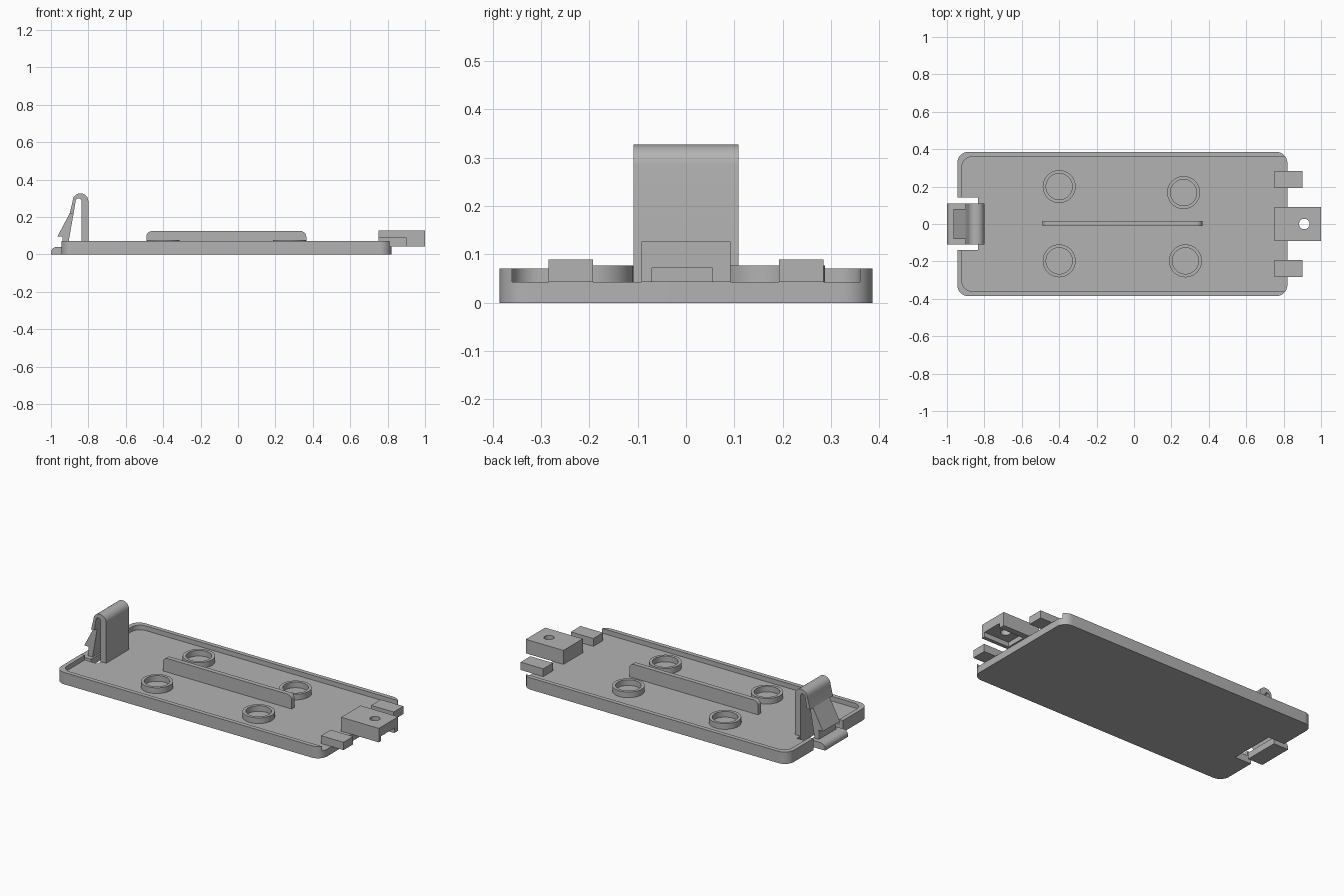
import bpy
import bmesh
from math import sin, cos, pi, radians
from mathutils import Vector

cube = bpy.data.objects.get("Cube")
if cube:
    bpy.data.objects.remove(cube, do_unlink=True)

GREY = (0.45, 0.45, 0.45, 1.0)
plastic = bpy.data.materials.new("grey plastic")
plastic.use_nodes = True
plastic.diffuse_color = GREY
plastic.node_tree.nodes["Principled BSDF"].inputs["Base Color"].default_value = GREY

FLOOR = 0.043   # top of the floor
SINK = 0.03     # where standing parts start, inside the floor


def arc(cx, cy, r, start, end, steps=12):
    angles = [radians(start + (end - start) * i / steps) for i in range(steps + 1)]
    return [(cx + r * cos(a), cy + r * sin(a)) for a in angles]


def rounded_rect(x0, x1, y0, y1, radii):
    """Outline with corner radii given as right-top, left-top, left-bottom, right-bottom."""
    corners = [(x1, y1, -1, -1), (x0, y1, 1, -1), (x0, y0, 1, 1), (x1, y0, -1, 1)]
    outline = []
    for i, ((x, y, sx, sy), r) in enumerate(zip(corners, radii)):
        if r:
            outline += arc(x + sx * r, y + sy * r, r, 90 * i, 90 * i + 90)
        else:
            outline.append((x, y))
    return outline


def prism(name, outline, lo, hi, axis="z"):
    """Extrude an outline along z, or an x-z outline along y."""
    def place(p, h):
        return (p[0], p[1], h) if axis == "z" else (p[0], h, p[1])
    bm = bmesh.new()
    face = bm.faces.new([bm.verts.new(place(p, lo)) for p in outline])
    grown = bmesh.ops.extrude_face_region(bm, geom=[face])
    verts = [v for v in grown["geom"] if isinstance(v, bmesh.types.BMVert)]
    shift = Vector((0, 0, hi - lo)) if axis == "z" else Vector((0, hi - lo, 0))
    bmesh.ops.translate(bm, verts=verts, vec=shift)
    bmesh.ops.recalc_face_normals(bm, faces=bm.faces)
    mesh = bpy.data.meshes.new(name)
    bm.to_mesh(mesh)
    bm.free()
    mesh.materials.append(plastic)
    obj = bpy.data.objects.new(name, mesh)
    bpy.context.collection.objects.link(obj)
    return obj


def box(name, x0, x1, y0, y1, z0, z1):
    return prism(name, [(x0, y0), (x1, y0), (x1, y1), (x0, y1)], z0, z1)


def activate(obj):
    bpy.ops.object.select_all(action="DESELECT")
    bpy.context.view_layer.objects.active = obj
    obj.select_set(True)


def cut(obj, cutter):
    cutter.hide_render = True
    mod = obj.modifiers.new("cut", "BOOLEAN")
    mod.operation = "DIFFERENCE"
    mod.solver = "EXACT"
    mod.object = cutter
    activate(obj)
    bpy.ops.object.modifier_apply(modifier=mod.name)
    bpy.data.objects.remove(cutter, do_unlink=True)


def smooth(obj):
    activate(obj)
    bpy.ops.object.shade_smooth_by_angle(angle=radians(30))


# Tray: rim on three sides, open at the right end, notch for the clip
tray = prism("tray", rounded_rect(-0.945, 0.82, -0.386, 0.386, [0.06] * 4), 0, 0.071)
cut(tray, prism("tray_hollow",
                rounded_rect(-0.92, 1.0, -0.36, 0.36, [0, 0.055, 0.055, 0]), FLOOR, 0.2))
cut(tray, box("clip_notch", -1.1, -0.835, -0.14, 0.142, -0.1, 0.2))
smooth(tray)

# Locating rings on the floor
for i, (x, y) in enumerate([(-0.4, 0.2), (-0.4, -0.197), (0.265, 0.168), (0.275, -0.197)]):
    ring = prism(f"ring_{i + 1}", arc(x, y, 0.088, 0, 360, 48)[:-1], SINK, 0.077)
    cut(ring, prism("ring_bore", arc(x, y, 0.07, 0, 360, 48)[:-1], FLOOR, 0.2))
    smooth(ring)

# Centre rib with rounded upper ends
smooth(prism("centre_rib", rounded_rect(-0.49, 0.365, SINK, 0.125, [0.03, 0.03, 0, 0]),
             -0.012, 0.016, "y"))

# Hinge tongues at the right end
box("back_tongue", 0.75, 0.9, 0.192, 0.284, FLOOR, 0.09)
box("front_tongue", 0.75, 0.9, -0.284, -0.192, FLOOR, 0.09)
hook = box("centre_tongue", 0.75, 1.0, -0.092, 0.092, FLOOR, 0.127)
cut(hook, box("tongue_channel", 0.83, 1.1, -0.07, 0.055, 0, 0.072))
cut(hook, prism("tongue_hole", arc(0.91, 0, 0.028, 0, 360, 32)[:-1], 0, 0.2))
smooth(hook)

# Spring clip: upright leg folded over at the top
fold = [(-0.8, 0.01)] + arc(-0.842, 0.285, 0.042, 0, 180)
fold += [(-0.9, 0.22), (-0.879, 0.22)]
fold += arc(-0.8525, 0.285, 0.0155, 180, 0) + [(-0.837, 0.01)]
smooth(prism("clip_fold", fold, -0.109, 0.109, "y"))

# Narrower outer leg with its catch
catch = [(-0.9, 0.22), (-0.966, 0.095), (-0.938, 0.095), (-0.94, 0.02),
         (-0.914, 0.02), (-0.879, 0.22)]
prism("clip_catch", catch, -0.08, 0.08, "y")

# Finger tab at the foot of the clip
smooth(prism("finger_tab", rounded_rect(-1.0, -0.9, 0, 0.04, [0, 0.03, 0, 0]),
             -0.109, 0.109, "y"))
